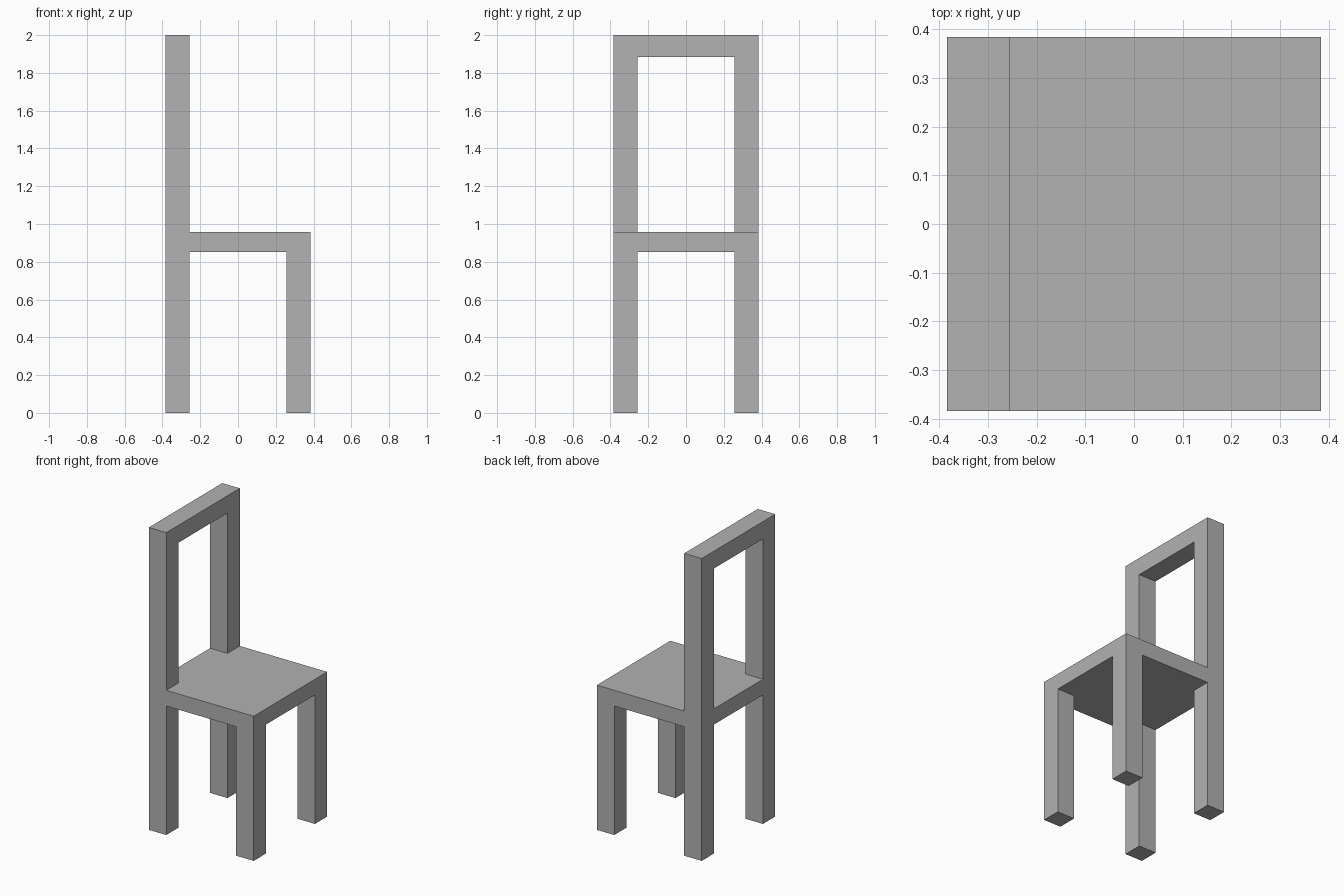
import bpy
import bmesh
from mathutils import Vector

default_cube = bpy.data.objects.get("Cube")
if default_cube:
    bpy.data.objects.remove(default_cube, do_unlink=True)

HALF = 0.384                      # half the seat width
INNER = 0.256                     # inner side of the posts
SEAT_LOW, SEAT_TOP = 0.853, 0.957
RAIL_LOW, TOP = 1.885, 2.0

grey = bpy.data.materials.new("plain_grey")
grey.use_nodes = True
colour = (0.445, 0.445, 0.445, 1.0)
grey.diffuse_color = colour
grey.node_tree.nodes["Principled BSDF"].inputs["Base Color"].default_value = colour

bm = bmesh.new()


def faces_at(direction, z, test):
    """Faces pointing along direction at height z whose centre passes the test."""
    bm.normal_update()
    return [f for f in bm.faces
            if f.normal.dot(Vector(direction)) > 0.9
            and abs(f.calc_center_median().z - z) < 0.001
            and test(f.calc_center_median())]


def pull(faces, z):
    """Extrude each face on its own to height z."""
    new = bmesh.ops.extrude_discrete_faces(bm, faces=faces)["faces"]
    for face in new:
        for v in face.verts:
            v.co.z = z


def is_corner(c):
    return abs(c.x) > INNER and abs(c.y) > INNER


def is_back_corner(c):
    return is_corner(c) and c.x < 0


# Seat slab, cut into a three by three layout
bmesh.ops.create_cube(bm, size=1)
for v in bm.verts:
    v.co.x *= 2 * HALF
    v.co.y *= 2 * HALF
    v.co.z = SEAT_TOP if v.co.z > 0 else SEAT_LOW
for normal in ((1, 0, 0), (0, 1, 0)):
    for side in (-INNER, INNER):
        bmesh.ops.bisect_plane(bm, geom=bm.verts[:] + bm.edges[:] + bm.faces[:],
                               plane_co=Vector(normal) * side, plane_no=normal)

# Four legs
pull(faces_at((0, 0, -1), SEAT_LOW, is_corner), 0)

# Two back posts, with a separate top section for the rail
pull(faces_at((0, 0, 1), SEAT_TOP, is_back_corner), RAIL_LOW)
pull(faces_at((0, 0, 1), RAIL_LOW, is_back_corner), TOP)

# Top rail joining the posts
rail_z = (RAIL_LOW + TOP) / 2
ends = [faces_at((0, s, 0), rail_z, lambda c: abs(c.y) < INNER + 0.001)[0] for s in (-1, 1)]
loops = [e for f in ends for e in f.edges]
bmesh.ops.delete(bm, geom=ends, context="FACES_ONLY")
bmesh.ops.bridge_loops(bm, edges=loops)
bmesh.ops.recalc_face_normals(bm, faces=bm.faces[:])

mesh = bpy.data.meshes.new("chair_frame")
bm.to_mesh(mesh)
bm.free()
mesh.materials.append(grey)
chair = bpy.data.objects.new("chair_frame", mesh)
bpy.context.collection.objects.link(chair)
